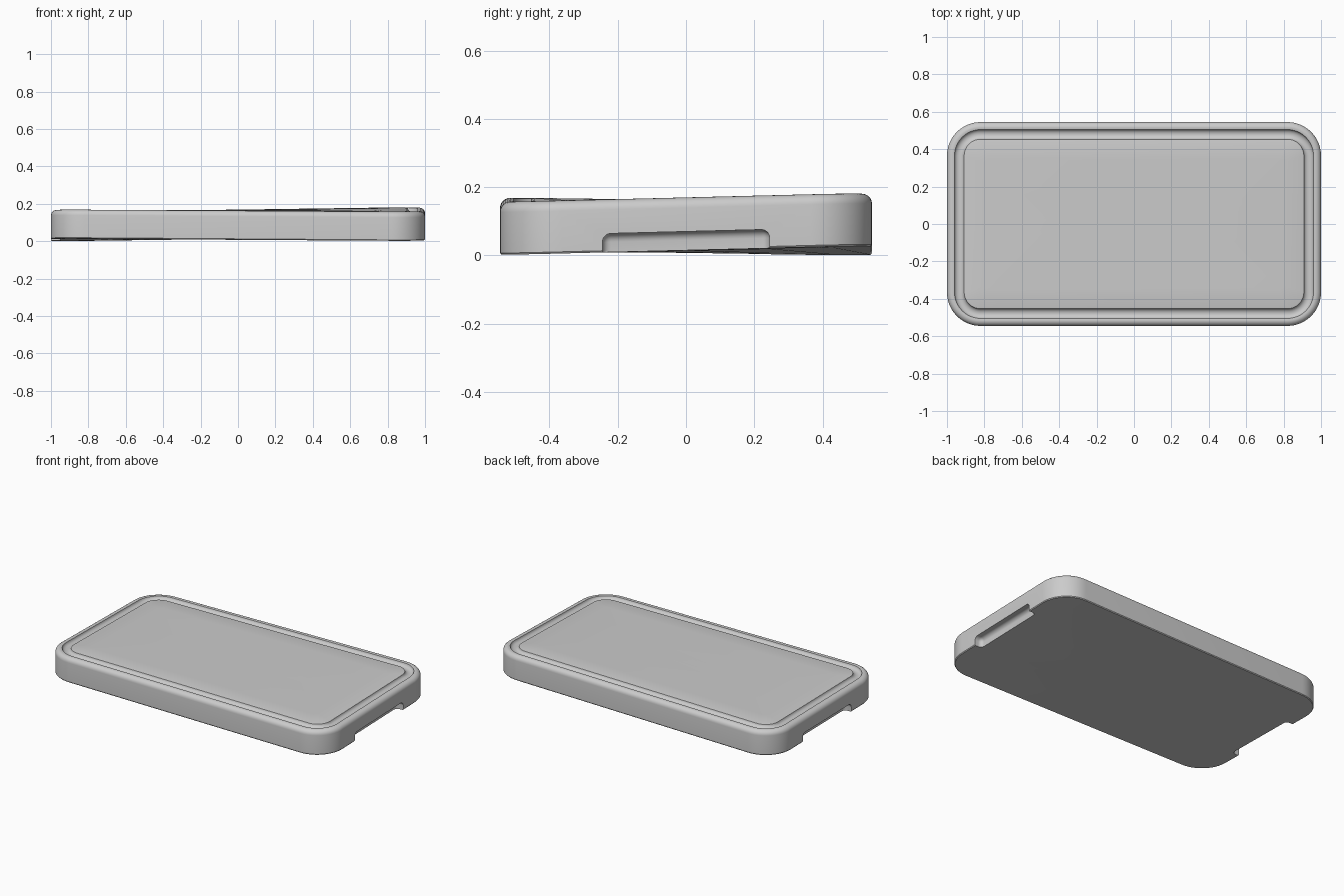
import bpy
import bmesh
from math import cos, sin, pi, radians
from mathutils import Vector, Matrix

if "Cube" in bpy.data.objects:
    bpy.data.objects.remove(bpy.data.objects["Cube"], do_unlink=True)

HALF_X, HALF_Y, THICK = 1.0, 0.545, 0.155
CORNER, STEPS = 0.18, 12

grey = bpy.data.materials.new("light_grey")
grey.use_nodes = True
grey.diffuse_color = (0.6, 0.6, 0.6, 1)
grey.node_tree.nodes["Principled BSDF"].inputs["Base Color"].default_value = (0.6, 0.6, 0.6, 1)


def warp(bm):
    """Give the board its slight twist."""
    for v in bm.verts:
        x, y = v.co.x / HALF_X, v.co.y / HALF_Y
        v.co.z += 0.011 + 0.004 * x + 0.003 * y + 0.011 * x * y


def make_object(name, bm):
    bmesh.ops.recalc_face_normals(bm, faces=bm.faces)
    mesh = bpy.data.meshes.new(name)
    bm.to_mesh(mesh)
    bm.free()
    mesh.materials.append(grey)
    obj = bpy.data.objects.new(name, mesh)
    bpy.context.collection.objects.link(obj)
    return obj


def ring(bm, inset, z):
    """Rounded rectangle of vertices, inset from the outline."""
    r = max(CORNER - inset, 0.02)
    cx, cy = HALF_X - inset - r, HALF_Y - inset - r
    verts = []
    for i, (sx, sy) in enumerate([(1, 1), (-1, 1), (-1, -1), (1, -1)]):
        for k in range(STEPS + 1):
            a = (i + k / STEPS) * pi / 2
            verts.append(bm.verts.new((sx * cx + r * cos(a), sy * cy + r * sin(a), z)))
    return verts


# Board section, from the middle of the base round to the middle of the top
section = [(0.51, 0), (0.3, 0), (0.12, 0), (0.004, 0), (0, 0.005), (0, THICK - 0.03)]
for k in range(1, 7):                                   # rounded outer rim
    a = k / 6 * pi / 2
    section.append((0.03 * (1 - cos(a)), THICK - 0.03 + 0.03 * sin(a)))
for k in range(9):                                      # rounded juice groove
    a = k / 8 * pi
    section.append((0.066 - 0.026 * cos(a), THICK - 0.002 - 0.02 * sin(a)))
section += [(0.1, THICK), (0.2, THICK), (0.35, THICK), (0.51, THICK)]

bm = bmesh.new()
loops = [ring(bm, inset, z) for inset, z in section]
for low, high in zip(loops, loops[1:]):
    for i in range(len(low)):
        j = (i + 1) % len(low)
        bm.faces.new((low[i], low[j], high[j], high[i]))
bm.faces.new(loops[0][::-1])
bm.faces.new(loops[-1])
warp(bm)
board = make_object("cutting_board", bm)

# Finger grips cut under both short ends
for side, label in ((1, "left"), (-1, "right")):
    bm = bmesh.new()
    size = Matrix.Diagonal(Vector((0.2, 0.49, 0.2, 1)))
    bmesh.ops.create_cube(bm, size=1, matrix=Matrix.Translation((side * 1.05, 0, -0.045)) @ size)
    bmesh.ops.bevel(bm, geom=bm.edges[:], offset=0.025, segments=6, profile=0.5, affect='EDGES')
    warp(bm)
    cutter = make_object(label + "_grip_cutter", bm)
    cutter.hide_render = True
    cut = board.modifiers.new(label + "_grip", 'BOOLEAN')
    cut.operation, cut.solver, cut.object = 'DIFFERENCE', 'EXACT', cutter
    bpy.context.view_layer.objects.active = board
    bpy.ops.object.modifier_apply(modifier=cut.name)
    bpy.data.objects.remove(cutter, do_unlink=True)

for obj in bpy.context.selected_objects:
    obj.select_set(False)
board.select_set(True)
bpy.context.view_layer.objects.active = board
bpy.ops.object.shade_smooth_by_angle(angle=radians(35))
